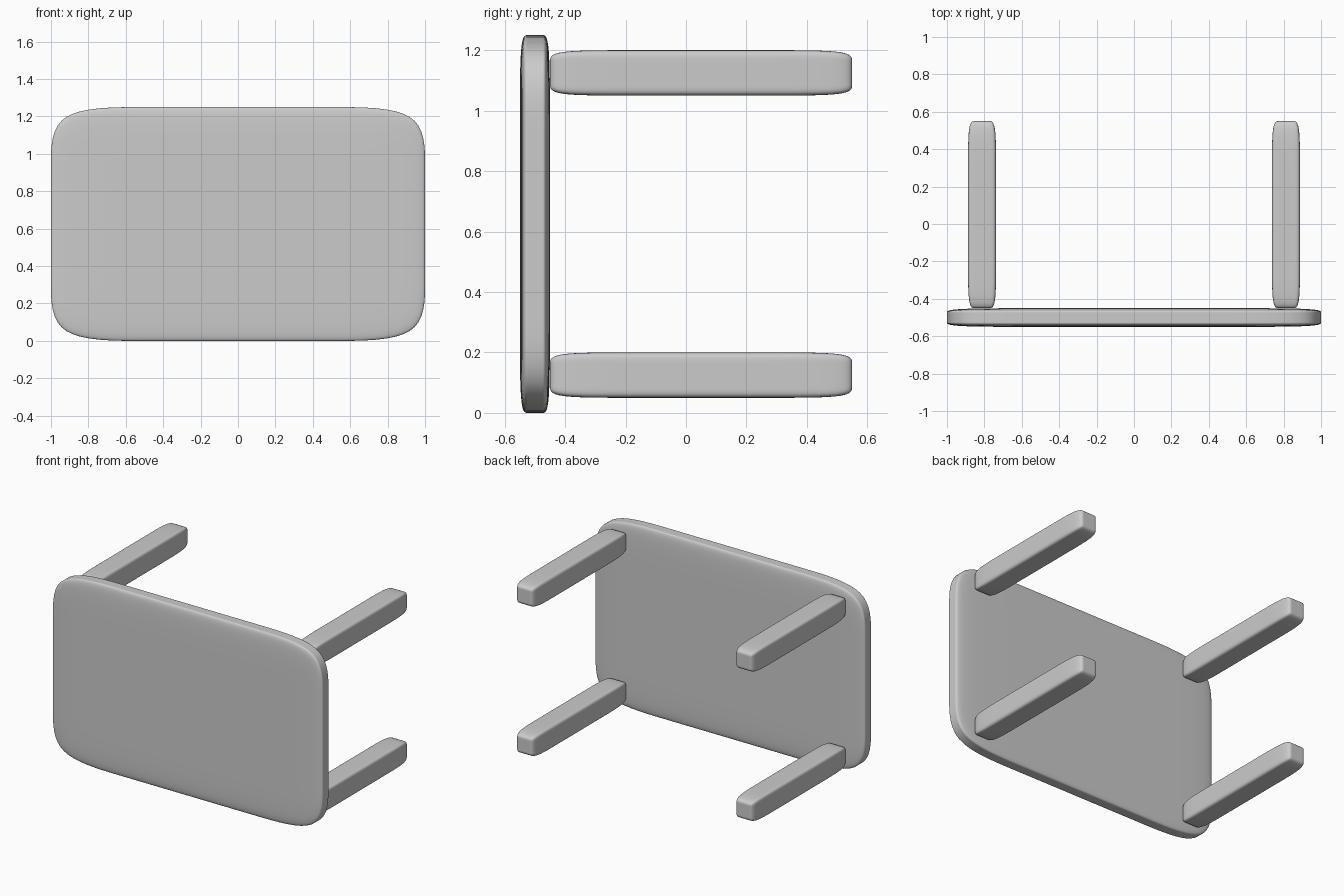
import bpy

if "Cube" in bpy.data.objects:
    bpy.data.objects.remove(bpy.data.objects["Cube"])


def soft_box(name, centre, size):
    """Box cut into four along each axis, then smoothed so only its ends round off."""
    bpy.ops.mesh.primitive_cube_add(size=1, location=centre)
    obj = bpy.context.object
    obj.name = name
    obj.scale = size
    bpy.ops.object.transform_apply(location=False, rotation=False, scale=True)
    bpy.ops.object.shade_smooth()
    grid = obj.modifiers.new("Grid", 'SUBSURF')
    grid.subdivision_type = 'SIMPLE'
    grid.levels = grid.render_levels = 2
    smooth = obj.modifiers.new("Smooth", 'SUBSURF')
    smooth.levels = smooth.render_levels = 3
    return obj


# Table top, standing upright and facing the front
soft_box("table_top", (0, -0.5, 0.625), (2.0, 0.1, 1.25))

# Four legs reaching backwards from the corners
for side, sx in (("left", -1), ("right", 1)):
    for row, sz in (("lower", -1), ("upper", 1)):
        soft_box(f"{row}_{side}_leg",
                 (sx * 0.8125, 0.05, 0.625 + sz * 0.5),
                 (0.15, 1.0, 0.15))
